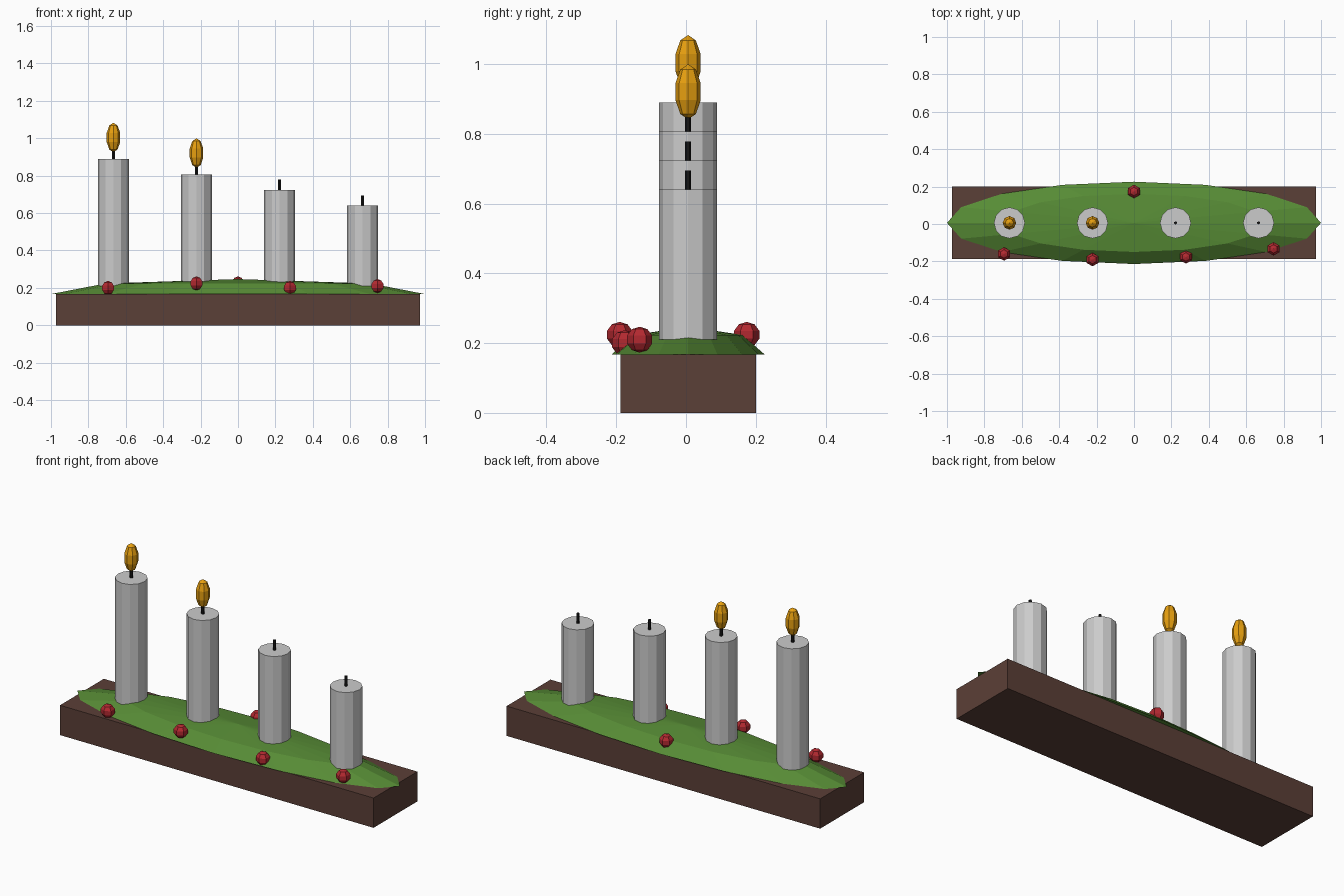
import bpy, bmesh
from mathutils import Matrix, Vector

if "Cube" in bpy.data.objects:
    bpy.data.objects.remove(bpy.data.objects["Cube"])

YC = 0.006  # centre line of the arrangement


def material(name, color):
    m = bpy.data.materials.new(name)
    m.diffuse_color = (*color, 1)
    m.use_nodes = True
    m.node_tree.nodes["Principled BSDF"].inputs["Base Color"].default_value = m.diffuse_color
    return m


WOOD = material("wood", (0.105, 0.05, 0.038))
GREEN = material("foliage", (0.095, 0.26, 0.036))
RED = material("berry_red", (0.45, 0.022, 0.03))
BLACK = material("wick_black", (0.008, 0.008, 0.008))
AMBER = material("flame_amber", (0.8, 0.35, 0.005))


def finish(name, bm, loc, mat=None):
    bmesh.ops.recalc_face_normals(bm, faces=bm.faces)
    me = bpy.data.meshes.new(name)
    bm.to_mesh(me)
    bm.free()
    ob = bpy.data.objects.new(name, me)
    ob.location = loc
    bpy.context.collection.objects.link(ob)
    if mat:
        me.materials.append(mat)
    return ob


def sphere(name, loc, scale, segs, rings, mat, half=False):
    bm = bmesh.new()
    bmesh.ops.create_uvsphere(bm, u_segments=segs, v_segments=rings, radius=1)
    if half:  # keep the upper dome and close its flat underside
        low = [v for v in bm.verts if v.co.z < -0.01]
        bmesh.ops.delete(bm, geom=low, context='VERTS')
        bmesh.ops.holes_fill(bm, edges=bm.edges, sides=0)
    bmesh.ops.scale(bm, vec=Vector(scale), verts=bm.verts)
    return finish(name, bm, loc, mat)


def cylinder(name, x, z0, z1, r, segs, mat=None):
    bm = bmesh.new()
    bmesh.ops.create_cone(bm, cap_ends=True, segments=segs, radius1=r, radius2=r, depth=z1 - z0)
    return finish(name, bm, (x, YC, (z0 + z1) / 2), mat)


# Wooden base block
bm = bmesh.new()
bmesh.ops.create_cube(bm, size=1, matrix=Matrix.Diagonal((1.944, 0.388, 0.167, 1)))
finish("base", bm, (0, YC, 0.0835), WOOD)

# Low faceted mound of greenery
sphere("greenery", (0, YC, 0.167), (1, 0.22, 0.08), 16, 4, GREEN, half=True)

# Four candles stepping down, the first two lit
for i in range(4):
    x = -0.666 + 0.444 * i
    top = 0.89 - 0.0833 * i
    cylinder(f"candle_{i + 1}", x, 0.21, top, 0.083, 12)
    cylinder(f"wick_{i + 1}", x, top - 0.005, top + 0.055, 0.0083, 6, BLACK)
    if i < 2:
        sphere(f"flame_{i + 1}", (x, YC, top + 0.114), (0.038, 0.038, 0.079), 8, 5, AMBER)

# Berries around the edge
berries = [(-0.695, -0.16, 0.2), (-0.222, -0.19, 0.224), (0, 0.174, 0.224),
           (0.278, -0.176, 0.2), (0.746, -0.133, 0.21)]
for i, p in enumerate(berries):
    sphere(f"berry_{i + 1}", p, (0.038, 0.038, 0.037), 6, 5, RED)
